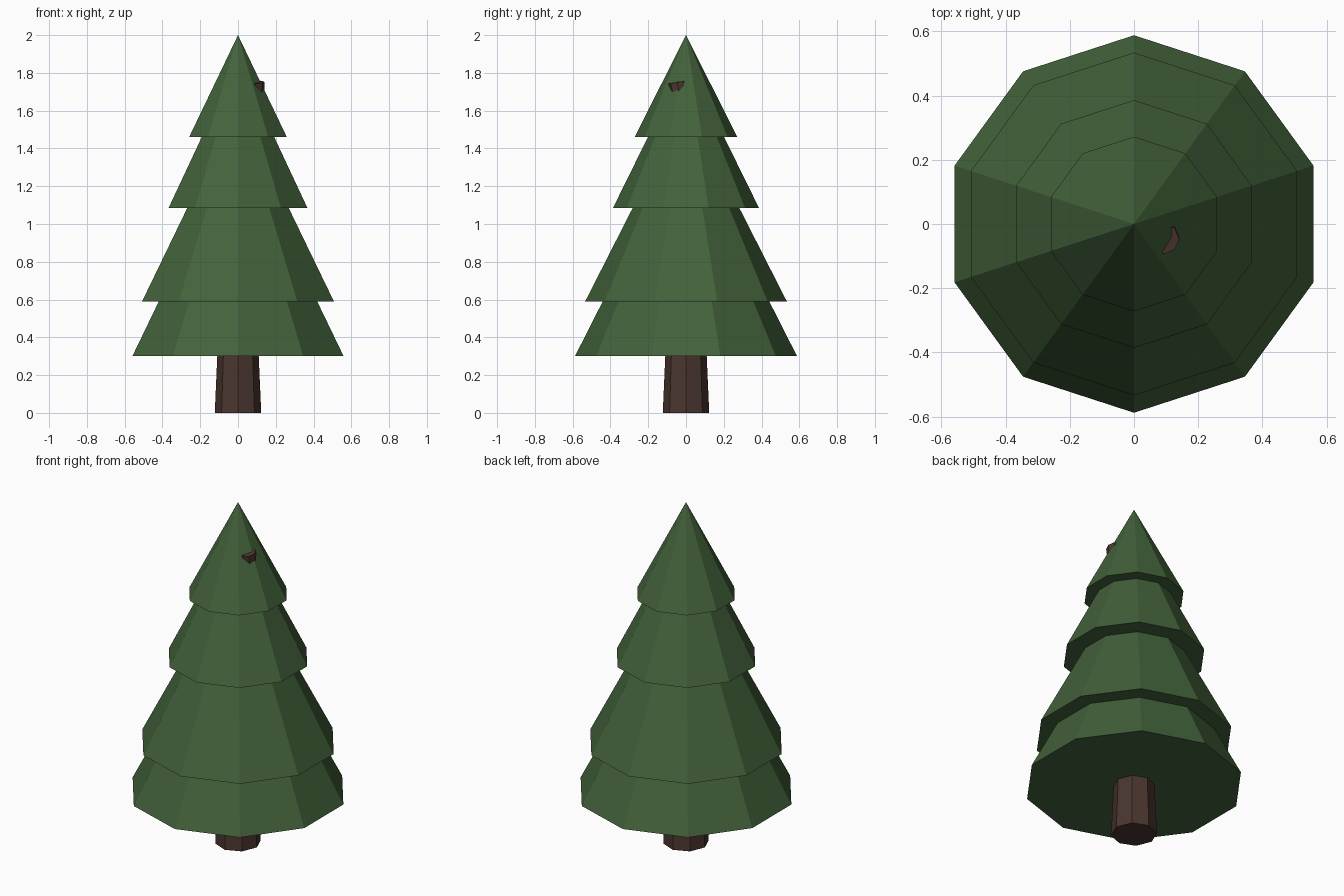
import bpy
import math
from mathutils import Vector

cube = bpy.data.objects.get("Cube")
if cube:
    bpy.data.objects.remove(cube, do_unlink=True)


def make_material(name, rgb):
    mat = bpy.data.materials.new(name)
    mat.use_nodes = True
    color = (*rgb, 1.0)
    mat.diffuse_color = color
    mat.node_tree.nodes["Principled BSDF"].inputs["Base Color"].default_value = color
    return mat


def add_tapered(name, sides, base, tip, r_base, r_tip, mat):
    """Flat-shaded cone or tapered post between two points, one corner facing +y."""
    base, tip = Vector(base), Vector(tip)
    axis = tip - base
    bpy.ops.mesh.primitive_cone_add(
        vertices=sides, radius1=r_base, radius2=r_tip, depth=axis.length,
        location=(base + tip) / 2,
        rotation=Vector((0, 0, 1)).rotation_difference(axis).to_euler())
    obj = bpy.context.object
    obj.name = name
    obj.data.name = name
    obj.data.materials.append(mat)
    return obj


green = make_material("needle green", (0.056, 0.122, 0.043))
brown = make_material("bark brown", (0.069, 0.037, 0.028))

# Trunk
add_tapered("trunk", 8, (0, 0, 0), (0, 0, 0.34), 0.123, 0.108, brown)

# Foliage tiers: bottom height, tip height, radius
tiers = [
    ("foliage_bottom", 0.30, 1.46, 0.588),
    ("foliage_lower", 0.59, 1.64, 0.534),
    ("foliage_upper", 1.086, 1.87, 0.386),
    ("foliage_top", 1.46, 2.0, 0.272),
]
for name, bottom, top, radius in tiers:
    add_tapered(name, 10, (0, 0, bottom), (0, 0, top), radius, 0, green)

# Small branch stub poking out near the top
add_tapered("branch_stub", 8, (0.09, -0.01, 1.56), (0.094, -0.047, 1.752),
            0.052, 0.047, brown)
